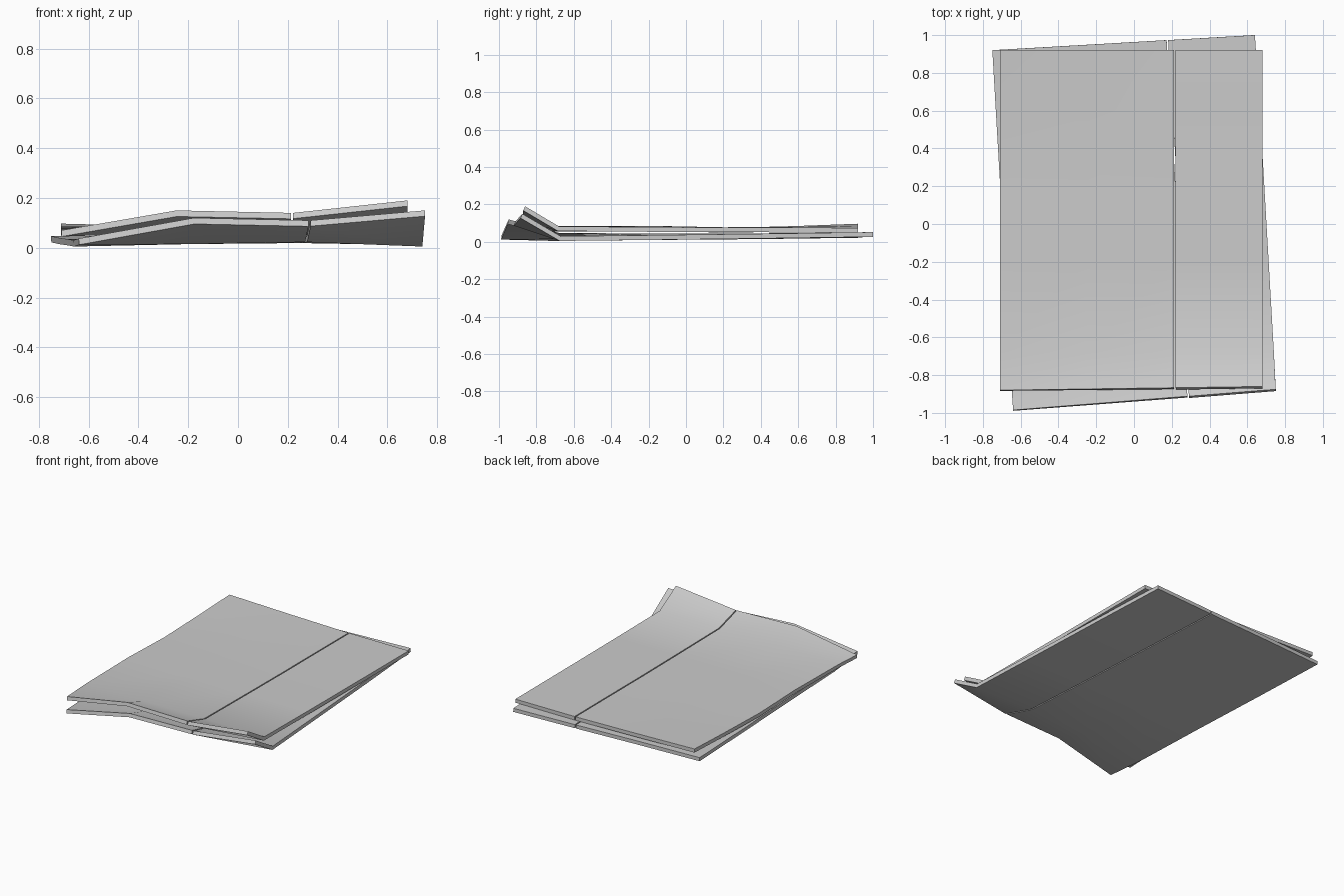
import bpy, bmesh, math

cube = bpy.data.objects.get("Cube")
if cube:
    bpy.data.objects.remove(cube, do_unlink=True)

grey = bpy.data.materials.new("plain_grey")
grey.use_nodes = True
grey.diffuse_color = (0.6, 0.6, 0.6, 1)
grey.node_tree.nodes["Principled BSDF"].inputs["Base Color"].default_value = (0.6, 0.6, 0.6, 1)

THICK = 0.025
GAP = 0.004  # half of the slit between the two panels


def panel(name, rows, first, last, trim_start, trim_end):
    """One bent panel, spanning columns first..last of a sheet's rows."""
    bm = bmesh.new()
    grid = []
    for (left, right, y_left, y_right), heights in rows:
        line = []
        for col in range(first, last + 1):
            t = col / 3
            x = left + (right - left) * t
            x += trim_start if col == first else 0
            x -= trim_end if col == last else 0
            y = y_left + (y_right - y_left) * t
            line.append(bm.verts.new((x, y, heights[col])))
        grid.append(line)
    for a, b in zip(grid, grid[1:]):
        for i in range(len(a) - 1):
            bm.faces.new((a[i], a[i + 1], b[i + 1], b[i]))
    mesh = bpy.data.meshes.new(name)
    bm.to_mesh(mesh)
    bm.free()
    mesh.materials.append(grey)
    ob = bpy.data.objects.new(name, mesh)
    bpy.context.collection.objects.link(ob)
    # Give the sheet its thickness below the top surface
    solid = ob.modifiers.new("thickness", 'SOLIDIFY')
    solid.thickness = THICK
    solid.offset = -1
    solid.use_even_offset = True
    bpy.ops.object.select_all(action='DESELECT')
    ob.select_set(True)
    bpy.context.view_layer.objects.active = ob
    bpy.ops.object.modifier_apply(modifier=solid.name)
    bpy.ops.object.shade_smooth_by_angle(angle=math.radians(25))


def sheet(name, rows):
    """A wide and a narrow panel, divided by a slit."""
    panel(name + "_wide_panel", rows, 0, 2, 0, GAP)
    panel(name + "_narrow_panel", rows, 2, 3, GAP, 0)


# Each row: (left x, right x, left y, right y), top heights across four columns
sheet("upper_sheet", [
    ((-0.71, 0.68, -0.88, -0.86), (0.07, 0.15, 0.14, 0.19)),
    ((-0.71, 0.68, -0.68, -0.68), (0.08, 0.085, 0.085, 0.083)),
    ((-0.71, 0.68, -0.2, -0.2), (0.086, 0.085, 0.08, 0.079)),
    ((-0.71, 0.68, 0.2, 0.2), (0.074, 0.078, 0.077, 0.077)),
    ((-0.71, 0.68, 0.6, 0.6), (0.085, 0.08, 0.077, 0.076)),
    ((-0.71, 0.68, 0.92, 0.92), (0.097, 0.085, 0.076, 0.075)),
])

sheet("lower_sheet", [
    ((-0.64, 0.75, -0.985, -0.875), (0.037, 0.12, 0.11, 0.15)),
    ((-0.66, 0.74, -0.7, -0.67), (0.03, 0.04, 0.048, 0.03)),
    ((-0.685, 0.71, -0.2, -0.15), (0.035, 0.042, 0.044, 0.036)),
    ((-0.72, 0.675, 0.4, 0.46), (0.04, 0.045, 0.046, 0.044)),
    ((-0.75, 0.64, 0.92, 1.0), (0.047, 0.05, 0.05, 0.052)),
])
